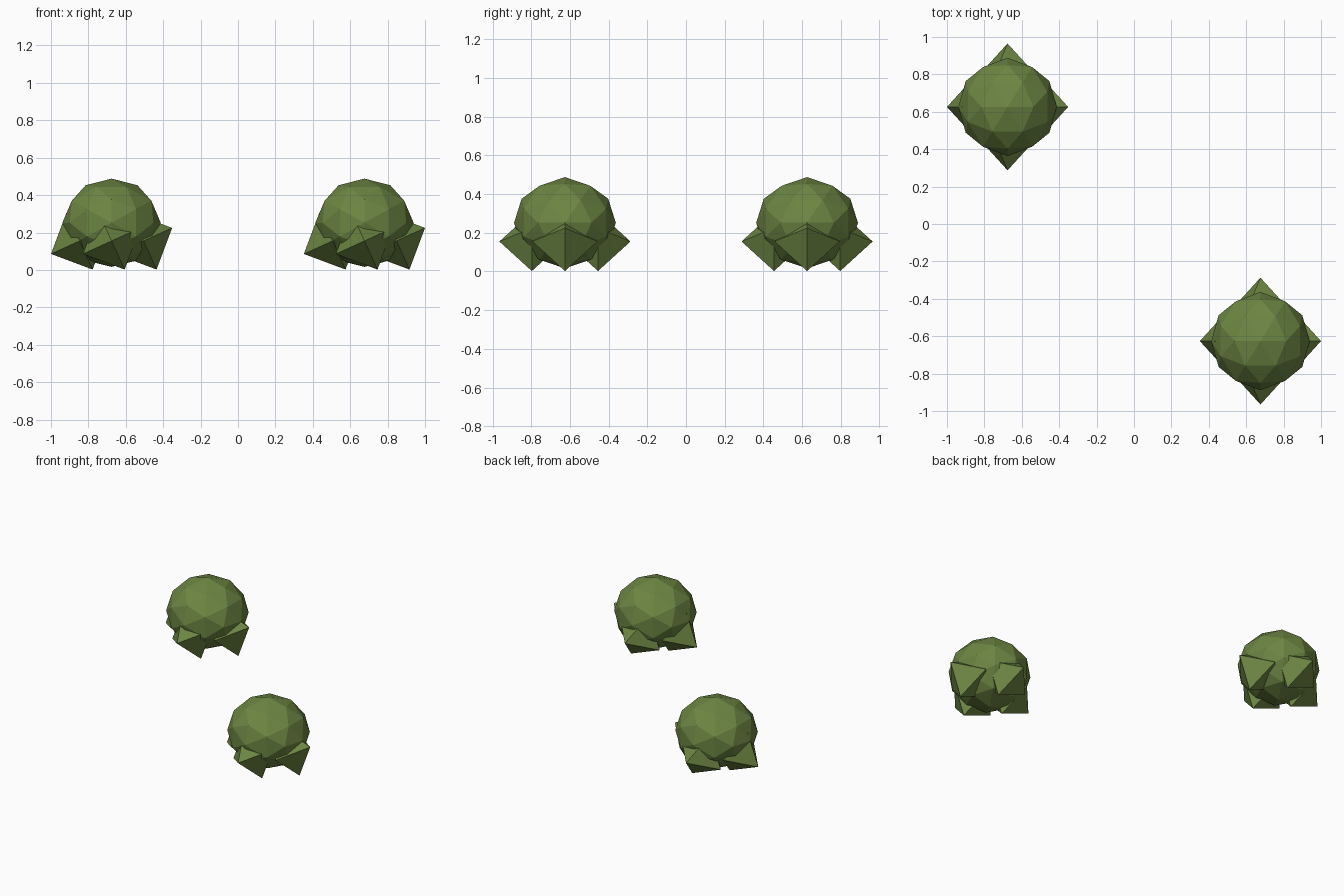
import bpy, bmesh, math
from mathutils import Vector, Matrix

if "Cube" in bpy.data.objects:
    bpy.data.objects.remove(bpy.data.objects["Cube"])

green = bpy.data.materials.new("leaf green")
green.diffuse_color = (0.15, 0.235, 0.055, 1)
green.use_nodes = True
green.node_tree.nodes["Principled BSDF"].inputs["Base Color"].default_value = green.diffuse_color


def hull_object(name, points, matrix):
    """Flat-shaded convex solid through the given points."""
    bm = bmesh.new()
    for p in points:
        bm.verts.new(matrix @ Vector(p))
    bmesh.ops.convex_hull(bm, input=bm.verts)
    bmesh.ops.recalc_face_normals(bm, faces=bm.faces)
    me = bpy.data.meshes.new(name)
    bm.to_mesh(me)
    bm.free()
    me.materials.append(green)
    ob = bpy.data.objects.new(name, me)
    bpy.context.collection.objects.link(ob)
    return ob


# Icosahedron corners plus edge midpoints: an 80-sided ball
phi = (1 + math.sqrt(5)) / 2
ico = []
for s in (-1, 1):
    for t in (-1, 1):
        ico += [Vector((s * phi, t, 0)), Vector((0, s * phi, t)), Vector((t, 0, s * phi))]
mids = [(a + b) / 2 for i, a in enumerate(ico) for b in ico[:i] if (a - b).length < 2.1]
ball = [p.normalized() for p in ico + mids]

# Octahedron corners
octa = [Vector(v) * s for v in ((1, 0, 0), (0, 1, 0), (0, 0, 1)) for s in (-1, 1)]

for n, (cx, cy) in enumerate(((-0.676, 0.626), (0.676, -0.626)), 1):
    # Round crown of the bush
    hull_object(f"bush_crown_{n}", ball,
                Matrix.Translation((cx, cy, 0.252)) @ Matrix.Diagonal((0.263, 0.263, 0.236, 1)))
    # Four tilted leaf tufts around the foot
    for k in range(4):
        a = k * math.pi / 2
        pos = (cx + 0.171 * math.cos(a), cy + 0.171 * math.sin(a), 0.155)
        hull_object(f"leaf_tuft_{n}_{k + 1}", octa,
                    Matrix.Translation(pos) @ Matrix.Rotation(math.radians(-24.5), 4, 'Y')
                    @ Matrix.Scale(0.168, 4))
